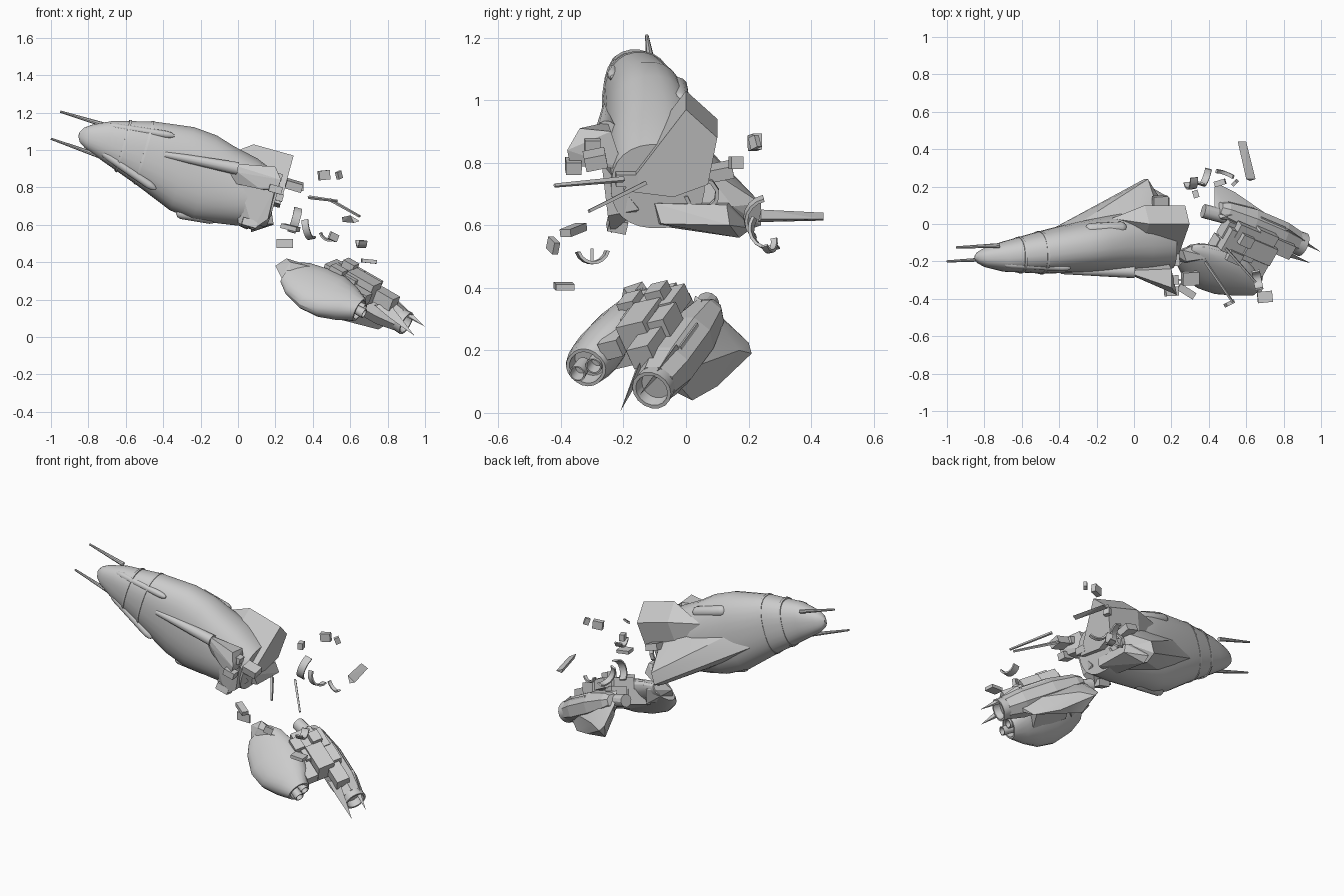
import bpy, bmesh, math
from mathutils import Vector


def finish(name, bm, smooth=30):
    bmesh.ops.recalc_face_normals(bm, faces=bm.faces)
    me = bpy.data.meshes.new(name)
    bm.to_mesh(me)
    bm.free()
    ob = bpy.data.objects.new(name, me)
    bpy.context.collection.objects.link(ob)
    if smooth:
        bpy.context.view_layer.objects.active = ob
        ob.select_set(True)
        bpy.ops.object.shade_smooth_by_angle(angle=math.radians(smooth))
        ob.select_set(False)
    return ob


def axes(d, up=(0, 0, 1)):
    d = Vector(d).normalized()
    v = Vector(up).cross(d).normalized()
    return d, d.cross(v).normalized(), v


def loft(name, stations, d, n=20, power=2.0, up=(0, 0, 1), smooth=30):
    """stations: (x, y, z, radius up, radius sideways), sections square to d"""
    bm = bmesh.new()
    d, u, v = axes(d, up)
    rings = []
    for x, y, z, ru, rv in stations:
        ring = []
        for i in range(n):
            a = 2 * math.pi * (i + 0.5) / n
            c, s = math.cos(a), math.sin(a)
            c = math.copysign(abs(c) ** (2 / power), c)
            s = math.copysign(abs(s) ** (2 / power), s)
            ring.append(bm.verts.new(Vector((x, y, z)) + u * ru * c + v * rv * s))
        rings.append(ring)
    for a, b in zip(rings, rings[1:]):
        for i in range(n):
            j = (i + 1) % n
            bm.faces.new((a[i], a[j], b[j], b[i]))
    bm.faces.new(rings[0])
    bm.faces.new(rings[-1])
    return finish(name, bm, smooth)


def hull(name, pts, smooth=0):
    bm = bmesh.new()
    vs = [bm.verts.new(p) for p in pts]
    res = bmesh.ops.convex_hull(bm, input=vs)
    junk = [g for g in res["geom_interior"] if isinstance(g, bmesh.types.BMVert)]
    bmesh.ops.delete(bm, geom=junk, context='VERTS')
    return finish(name, bm, smooth)


def box(name, c, size, d=(1, 0, 0), up=(0, 0, 1)):
    """size: along d, sideways, up"""
    d, u, v = axes(d, up)
    pts = [Vector(c) + d * i * size[0] / 2 + v * j * size[1] / 2 + u * k * size[2] / 2
           for i in (-1, 1) for j in (-1, 1) for k in (-1, 1)]
    return hull(name, pts)


def rod(name, a, b, r0, r1, n=8):
    d = Vector(b) - Vector(a)
    return loft(name, [(*a, r0, r0), (*b, r1, r1)], d, n, up=(0.1, 0.9, 0.4))


def capsule(name, a, b, r):
    a, b = Vector(a), Vector(b)
    st = [(*a.lerp(b, t), r * s, r * s)
          for t, s in ((0, 0.3), (0.05, 0.8), (0.13, 1), (0.87, 1), (0.95, 0.8), (1, 0.3))]
    return loft(name, st, b - a, 12, up=(0, 1, 0.2), smooth=50)


def arc(name, c, r, width, thick, start, sweep, d):
    """curved broken strip of hull ring"""
    bm = bmesh.new()
    d, u, v = axes(d)
    rows = []
    for i in range(8):
        a = start + sweep * i / 7
        o = u * math.cos(a) + v * math.sin(a)
        rows.append([bm.verts.new(Vector(c) + o * (r + t) + d * w)
                     for t, w in ((0, -width), (0, width), (thick, width), (thick, -width))])
    for p, q in zip(rows, rows[1:]):
        for i in range(4):
            j = (i + 1) % 4
            bm.faces.new((p[i], p[j], q[j], q[i]))
    bm.faces.new(rows[0])
    bm.faces.new(rows[-1])
    return finish(name, bm)


# ---------------- front half ----------------
AX = Vector((0.96, 0.05, -0.28))
loft("front_hull", [
    (-0.85, -0.18, 1.085, 0.012, 0.01), (-0.835, -0.18, 1.08, 0.04, 0.03),
    (-0.8, -0.18, 1.072, 0.065, 0.05), (-0.7, -0.175, 1.05, 0.11, 0.08),
    (-0.5, -0.152, 0.985, 0.175, 0.113), (-0.3, -0.125, 0.9, 0.232, 0.137),
    (-0.18, -0.112, 0.852, 0.236, 0.147), (-0.08, -0.1, 0.815, 0.213, 0.155),
    (0.05, -0.095, 0.775, 0.188, 0.155), (0.19, -0.09, 0.725, 0.14, 0.15)],
    AX, 28, 2.35)
# canopy seam bands
for i, (x, y, z, ru, rv) in enumerate([(-0.62, -0.166, 1.024, 0.143, 0.096),
                                       (-0.51, -0.153, 0.988, 0.175, 0.114)]):
    loft(f"canopy_frame_{i}", [(x, y, z, ru, rv), (x + 0.012, y, z - 0.003, ru + 0.004, rv + 0.003)],
         AX, 28, 2.35)

# large swept wing on the far side
wing_end = [(0.02, 0.83), (0.14, 0.73), (0.24, 0.67), (0.24, 0.6), (0.17, 0.575), (-0.1, 0.62)]
hull("swept_wing", [(0.06 + 0.3 * (z - 0.62), y, z) for y, z in wing_end]
     + [(0.13, 0.15, 0.66), (0.15, 0.0, 0.64), (0.14, 0.04, 0.8), (0.0, 0.05, 0.86),
        (-0.3, 0.0, 0.92), (-0.5, -0.06, 0.9), (-0.42, -0.08, 0.82), (-0.3, -0.09, 0.74)], 25)
# stepped block at the wing's broken end
hull("wing_root_block", [(0.07, -0.1, 0.6), (0.07, 0.17, 0.56), (0.07, 0.21, 0.59),
                         (0.19, 0.14, 0.6), (0.17, 0.13, 0.665), (0.18, -0.1, 0.67),
                         (0.19, -0.08, 0.605), (0.07, 0.15, 0.68)])
# sloping engine deck and housing on the far upper side
deck = [(0.0, 1.02), (0.1, 0.93), (0.07, 0.78), (-0.04, 0.74), (-0.2, 0.76), (-0.12, 0.86)]
hull("rear_housing", [(x0 + 0.27 * (z - 0.9), y, z + dz) for x0, dz in ((0.05, 0.01), (0.265, -0.05))
                      for y, z in deck] + [(-0.12, 0.03, 0.95)])
# near-side fin and its raised leading spine
hull("near_fin", [(-0.06, -0.25, 0.93), (0.0, -0.28, 0.88), (0.2, -0.34, 0.91),
                  (0.23, -0.38, 0.84), (0.21, -0.37, 0.79), (0.12, -0.33, 0.79),
                  (0.2, -0.24, 0.9), (0.18, -0.2, 0.78), (-0.06, -0.22, 0.83)])
hull("near_fin_skirt", [(0.0, -0.25, 0.84), (0.2, -0.27, 0.8), (0.16, -0.25, 0.63),
                        (0.08, -0.24, 0.575), (0.0, -0.2, 0.61), (0.18, -0.15, 0.65)])
rod("fin_spine", (-0.39, -0.25, 0.975), (0.0, -0.255, 0.9), 0.018, 0.035, 12)
for k in range(2):
    box(f"fin_tip_block_{k}", (0.2, -0.36 + 0.06 * k, 0.79 + 0.07 * k), (0.07, 0.05, 0.04), AX)

# nose probes and surface tubes
rod("upper_probe", (-0.95, -0.125, 1.205), (-0.72, -0.115, 1.135), 0.006, 0.013)
rod("lower_probe", (-1.0, -0.2, 1.06), (-0.72, -0.185, 0.96), 0.006, 0.013)
capsule("upper_tube", (-0.7, -0.215, 1.13), (-0.34, -0.235, 1.075), 0.02)
capsule("lower_tube", (-0.73, -0.225, 0.99), (-0.44, -0.235, 0.79), 0.022)
capsule("top_scoop", (-0.26, -0.03, 1.05), (-0.04, -0.02, 0.985), 0.034)
capsule("lower_blister", (-0.33, -0.15, 0.665), (-0.12, -0.13, 0.63), 0.03)

# torn machinery at the break
for i, (c, s) in enumerate([((0.30, -0.29, 0.81), (0.09, 0.07, 0.045)),
                            ((0.21, -0.19, 0.75), (0.06, 0.07, 0.04)),
                            ((0.06, -0.22, 0.605), (0.08, 0.06, 0.04)),
                            ((0.14, 0.1, 0.77), (0.08, 0.1, 0.04))]):
    box(f"torn_frame_{i}", c, s, AX, (0, 0.2 * (i % 3 - 1), 1))
arc("inner_pipe_ring", (0.17, 0.05, 0.7), 0.045, 0.012, 0.012, 0, 4.6, AX)

# ---------------- rear half ----------------
ND = Vector((0.42, -0.15, -0.22))
LEAN = (0, 0.9, 1)
loft("left_nacelle", [
    (0.27, -0.165, 0.345, 0.08, 0.035), (0.32, -0.19, 0.312, 0.125, 0.05),
    (0.41, -0.235, 0.258, 0.155, 0.066), (0.5, -0.265, 0.215, 0.152, 0.075),
    (0.58, -0.292, 0.178, 0.115, 0.075), (0.65, -0.32, 0.145, 0.066, 0.064),
    (0.65, -0.32, 0.145, 0.054, 0.054), (0.61, -0.305, 0.167, 0.05, 0.052)],
    ND, 20, 2.2, LEAN)
hull("nacelle_front_plate", [(0.2, -0.15, 0.38), (0.26, -0.14, 0.42), (0.28, -0.2, 0.4),
                             (0.23, -0.2, 0.32), (0.42, -0.18, 0.37), (0.35, -0.1, 0.36),
                             (0.27, -0.22, 0.27), (0.36, -0.12, 0.26)])


def nozzle(name, c, d, r, length):
    c, d = Vector(c), Vector(d).normalized()
    st = [(*(c + d * length * t), r * s, r * s)
          for t, s in ((-1, 0.9), (0, 1), (0, 0.82), (-0.6, 0.7))]
    return loft(name, st, d, 16)


for k, o in enumerate((-1, 1)):
    nozzle(f"small_nozzle_{k}", (0.675, -0.322 + 0.026 * o, 0.137 + 0.012 * o), ND, 0.027, 0.07)

# right engine: faceted body, open nozzle, two blades
ED = Vector((0.47, -0.2, -0.27))
E0, E1 = Vector((0.43, 0.09, 0.345)), Vector((0.9, -0.11, 0.072))
loft("right_engine", [(*E0.lerp(E1, t), r, r) for t, r in
     ((0.05, 0.04), (0.12, 0.06), (0.4, 0.085), (0.75, 0.085), (0.93, 0.066))], ED, 8, smooth=0)
nozzle("main_nozzle", E1, ED, 0.066, 0.1)
rod("engine_shaft", (0.37, 0.07, 0.35), (0.52, 0.03, 0.3), 0.038, 0.038, 12)
for name, tip, root in (("lower_blade", (0.945, -0.21, 0.005), (0.78, -0.15, 0.15)),
                        ("upper_blade", (1.0, -0.15, 0.055), (0.8, -0.04, 0.19))):
    r = Vector(root)
    hull(name, [tip, r + Vector((0.03, 0.01, 0.03)), r + Vector((0.02, -0.02, -0.04)),
                r + Vector((0.0, 0.025, 0.0)), r + Vector((-0.05, 0, 0.02))])
# broad triangular wing on the far side
hull("rear_wing", [(0.46, 0.03, 0.375), (0.52, 0.05, 0.36), (0.43, 0.2, 0.225), (0.46, 0.21, 0.19),
                   (0.54, 0.17, 0.2), (0.48, 0.12, 0.11), (0.62, 0.1, 0.085), (0.75, 0.02, 0.04),
                   (0.86, -0.05, 0.12), (0.8, -0.04, 0.07), (0.5, 0.0, 0.2), (0.43, 0.1, 0.32)], 25)
# stepped machinery between the engines
for i, (c, s) in enumerate([((0.56, -0.1, 0.31), (0.2, 0.13, 0.11)),
                            ((0.66, -0.13, 0.27), (0.17, 0.1, 0.12)),
                            ((0.60, -0.05, 0.35), (0.13, 0.08, 0.06)),
                            ((0.70, -0.07, 0.29), (0.12, 0.07, 0.07)),
                            ((0.78, -0.12, 0.21), (0.14, 0.08, 0.07)),
                            ((0.53, -0.17, 0.34), (0.08, 0.06, 0.07)),
                            ((0.51, -0.03, 0.32), (0.08, 0.1, 0.08)),
                            ((0.50, -0.16, 0.24), (0.22, 0.14, 0.09)),
                            ((0.64, -0.22, 0.23), (0.13, 0.07, 0.06)),
                            ((0.60, -0.09, 0.385), (0.07, 0.06, 0.04)),
                            ((0.72, 0.0, 0.21), (0.16, 0.06, 0.08))]):
    box(f"engine_block_{i}", c, s, ED, (0.2, -0.35, 1))

# ---------------- floating debris ----------------
for i, (c, s, d) in enumerate([((0.46, 0.22, 0.865), (0.06, 0.03, 0.05), (1, 0.3, 0.1)),
                               ((0.54, 0.22, 0.865), (0.03, 0.02, 0.04), (1, 1, 0.5)),
                               ((0.33, 0.16, 0.8), (0.03, 0.04, 0.04), (1, 0.3, 0)),
                               ((0.28, -0.36, 0.585), (0.1, 0.04, 0.025), (0.8, -0.5, -0.2)),
                               ((0.25, -0.3, 0.5), (0.09, 0.01, 0.05), (1, 0, 0)),
                               ((0.51, -0.425, 0.535), (0.05, 0.02, 0.04), (1, 0.5, -0.5)),
                               ((0.70, -0.39, 0.405), (0.08, 0.06, 0.02), (1, 0.1, -0.1))]):
    box(f"debris_chunk_{i}", c, s, d)
hull("debris_panel", [(0.555, 0.44, 0.64), (0.6, 0.44, 0.62), (0.6, 0.24, 0.65), (0.65, 0.24, 0.62),
                      (0.56, 0.44, 0.615), (0.62, 0.23, 0.61)])
rod("debris_rod_near", (0.38, -0.2, 0.747), (0.53, -0.42, 0.727), 0.01, 0.007, 4)
rod("debris_rod_far", (0.49, -0.13, 0.735), (0.65, -0.31, 0.645), 0.009, 0.007, 4)
arc("debris_rib_left", (0.3, 0.26, 0.62), 0.065, 0.022, 0.01, -2.6, 2.4, (1, 0.1, -0.3))
arc("debris_rib_right", (0.38, 0.27, 0.59), 0.06, 0.018, 0.01, -3.6, 2.6, (1, -0.3, 0.2))
arc("debris_rib_back", (0.49, 0.26, 0.57), 0.05, 0.01, 0.01, 1.8, 2.2, (0.4, 1, 0.2))
arc("debris_rib_low", (0.66, -0.3, 0.53), 0.045, 0.022, 0.01, 1.8, 2.6, (1, 0.2, 0))
